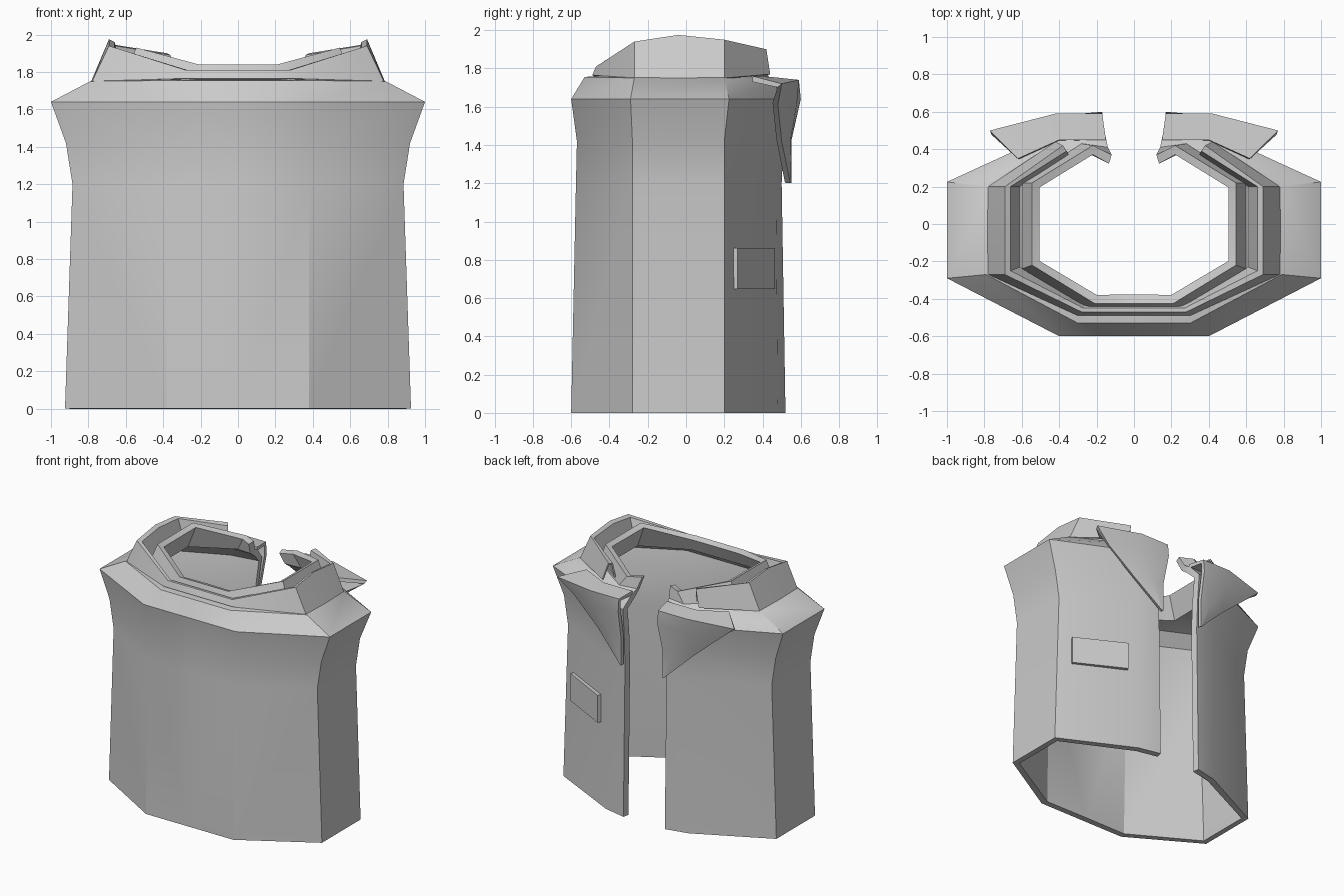
import bpy, math


def shell(name, rows, thickness, angle=30):
    """Loft a half sheet through rows of points, mirror it and give it thickness."""
    n = len(rows[0])
    verts = [p for row in rows for p in row]
    faces = [(r*n + c, r*n + c + 1, (r+1)*n + c + 1, (r+1)*n + c)
             for r in range(len(rows) - 1) for c in range(n - 1)]
    mesh = bpy.data.meshes.new(name)
    mesh.from_pydata(verts, [], faces)
    ob = bpy.data.objects.new(name, mesh)
    bpy.context.collection.objects.link(ob)
    mir = ob.modifiers.new("mirror", 'MIRROR')
    mir.use_clip = True
    sol = ob.modifiers.new("thickness", 'SOLIDIFY')
    sol.thickness = thickness
    sol.offset = -1
    bpy.ops.object.select_all(action='DESELECT')
    ob.select_set(True)
    bpy.context.view_layer.objects.active = ob
    for m in ("mirror", "thickness"):
        bpy.ops.object.modifier_apply(modifier=m)
    bpy.ops.object.shade_smooth_by_angle(angle=math.radians(angle))
    return ob


def ring(z, front, side, back, edge):
    """Half outline: front middle, front corner, two side corners, back corner, opening edge."""
    (fx, fy), (sx, y0, y1) = front, side
    zs = z if isinstance(z, tuple) else (z, z, z)
    return [(0, fy, zs[0]), (fx, fy, zs[0]), (sx, y0, zs[1]), (sx, y1, zs[1]),
            (*back, zs[2]), (*edge, zs[2])]


# Coat body, from hem over the shoulders to the standing neck band
shell("coat_body", [
    ring(0.00, (0.38, -0.60), (0.925, -0.28, 0.20), (0.36, 0.48), (0.18, 0.52)),
    ring(1.20, (0.38, -0.575), (0.885, -0.28, 0.20), (0.36, 0.47), (0.18, 0.50)),
    ring(1.42, (0.38, -0.57), (0.92, -0.28, 0.20), (0.36, 0.47), (0.18, 0.51)),
    ring(1.64, (0.40, -0.60), (1.00, -0.29, 0.225), (0.40, 0.50), (0.17, 0.54)),
    ring((1.755, 1.75, 1.73), (0.30, -0.53), (0.79, -0.27, 0.20), (0.38, 0.46), (0.15, 0.46)),
    ring((1.76, 1.78, 1.76), (0.26, -0.45), (0.60, -0.24, 0.22), (0.28, 0.43), (0.14, 0.41)),
    ring((1.84, 1.93, 1.84), (0.21, -0.425), (0.545, -0.22, 0.22), (0.22, 0.42), (0.12, 0.37)),
], 0.05)

# Folded collar: outer hem, fold line, inner stand
shell("collar", [
    [(0, -0.49, 1.765), (0.30, -0.49, 1.765), (0.78, -0.27, 1.75), (0.785, -0.04, 1.75),
     (0.78, 0.20, 1.75), (0.42, 0.44, 1.77)],
    [(0, -0.47, 1.81), (0.28, -0.47, 1.81), (0.69, -0.27, 1.94), (0.69, -0.04, 1.975),
     (0.69, 0.20, 1.95), (0.38, 0.42, 1.90)],
    [(0, -0.45, 1.81), (0.27, -0.45, 1.81), (0.66, -0.25, 1.93), (0.66, -0.04, 1.96),
     (0.66, 0.20, 1.94), (0.36, 0.39, 1.89)],
    [(0, -0.43, 1.77), (0.26, -0.43, 1.77), (0.61, -0.23, 1.78), (0.61, -0.04, 1.78),
     (0.61, 0.20, 1.78), (0.35, 0.37, 1.78)],
], 0.012, 25)

# Pointed lapels either side of the opening
shell("lapels", [
    [(0.15, 0.45, 1.755), (0.40, 0.45, 1.755), (0.62, 0.35, 1.76)],
    [(0.17, 0.59, 1.74), (0.42, 0.59, 1.74), (0.77, 0.50, 1.72)],
    [(0.17, 0.60, 1.64), (0.40, 0.58, 1.62), (0.64, 0.48, 1.61)],
    [(0.18, 0.55, 1.42), (0.28, 0.545, 1.42), (0.42, 0.50, 1.42)],
    [(0.18, 0.55, 1.20), (0.185, 0.55, 1.20), (0.19, 0.545, 1.20)],
], 0.03)

# Small pocket on one back panel
bpy.ops.mesh.primitive_cube_add(size=1, location=(0.618, 0.345, 0.755),
                                rotation=(0, 0, math.atan2(0.28, -0.535)))
pocket = bpy.context.object
pocket.name = "pocket"
pocket.scale = (0.42, 0.05, 0.215)
